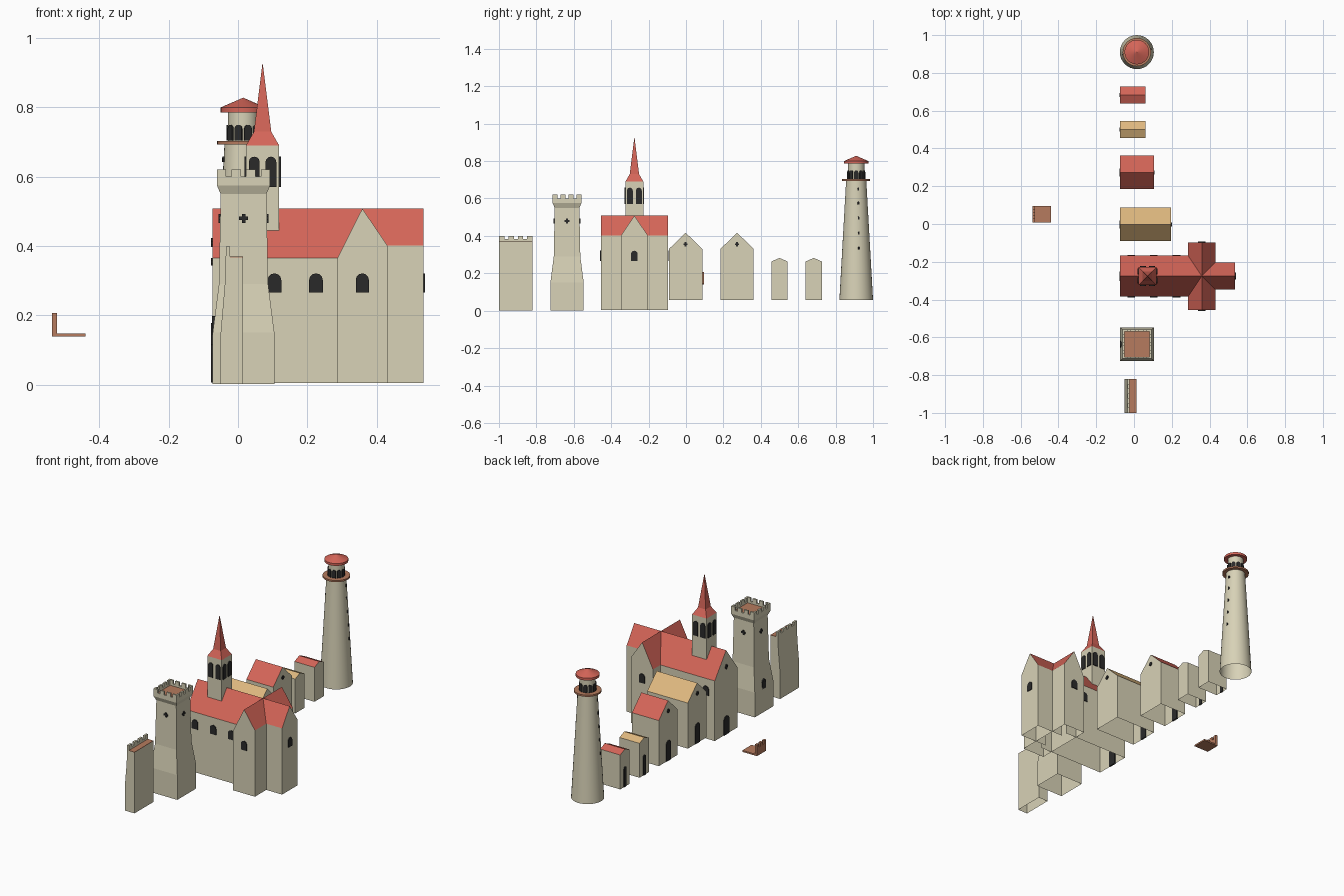
import bpy, math
from mathutils import Matrix, Vector

if "Cube" in bpy.data.objects:
    bpy.data.objects.remove(bpy.data.objects["Cube"])


def srgb(h):
    c = [int(h[i:i + 2], 16) / 255 for i in (0, 2, 4)]
    return [x / 12.92 if x <= 0.04045 else ((x + 0.055) / 1.055) ** 2.4 for x in c] + [1]


MATS = []
for mat_name, hexa in (("stone", "d8d2b7"), ("red_tile", "d46558"), ("straw", "dfb87f"),
                       ("brown_wood", "b67b5e"), ("dark_opening", "2a2a2a")):
    m = bpy.data.materials.new(mat_name)
    m.diffuse_color = srgb(hexa)
    m.use_nodes = True
    m.node_tree.nodes["Principled BSDF"].inputs["Base Color"].default_value = m.diffuse_color
    MATS.append(m)
STONE, RED, STRAW, WOOD, DARK = range(5)


def build(name, parts, smooth=False):
    """Join parts (verts, faces, material per face) into one object."""
    V, F, I = [], [], []
    for v, f, mi in parts:
        o = len(V)
        V += [tuple(p) for p in v]
        F += [[o + i for i in q] for q in f]
        I += mi if isinstance(mi, list) else [mi] * len(f)
    me = bpy.data.meshes.new(name)
    me.from_pydata(V, [], F)
    used = sorted(set(I))
    for u in used:
        me.materials.append(MATS[u])
    for p, i in zip(me.polygons, I):
        p.material_index = used.index(i)
    ob = bpy.data.objects.new(name, me)
    bpy.context.collection.objects.link(ob)
    if smooth:
        bpy.ops.object.select_all(action='DESELECT')
        ob.select_set(True)
        bpy.context.view_layer.objects.active = ob
        bpy.ops.object.shade_smooth_by_angle(angle=math.radians(30))
    return ob


def box(x0, x1, y0, y1, z0, z1, mat):
    v = [(x, y, z) for z in (z0, z1) for x, y in ((x0, y0), (x1, y0), (x1, y1), (x0, y1))]
    f = [(3, 2, 1, 0), (4, 5, 6, 7)] + [(i, (i + 1) % 4, (i + 1) % 4 + 4, i + 4) for i in range(4)]
    return v, f, mat


def extrude(profile, a0, a1, mats, to3d, caps=(True, True), skip=()):
    """Sweep a counter-clockwise profile from a0 to a1; mats is one per side."""
    n = len(profile)
    v = [to3d(a, p, q) for a in (a0, a1) for p, q in profile]
    f, mi = [], []
    for i in range(n):
        if i not in skip:
            j = (i + 1) % n
            f.append((i, j, j + n, i + n))
            mi.append(mats[i])
    if caps[0]:
        f.append(tuple(reversed(range(n))))
        mi.append(STONE)
    if caps[1]:
        f.append(tuple(range(n, 2 * n)))
        mi.append(STONE)
    return v, f, mi


ALONG_X = lambda a, p, q: (a, p, q)
ALONG_Y = lambda a, p, q: (-p, a, q)


def gabled(a0, a1, c, half, z0, eave, ridge, roof, axis=ALONG_X, caps=(True, True), eave2=None):
    """Bottomless gabled block."""
    prof = [(c - half, z0), (c + half, z0), (c + half, eave2 or eave), (c, ridge), (c - half, eave)]
    return extrude(prof, a0, a1, [STONE, STONE, roof, roof, STONE], axis, caps, skip=(0,))


def plate(profile, loc, angle, t=0.009):
    """Thin dark plate, centred on the wall, facing the given angle."""
    part = extrude(profile, -t / 2, t / 2, [DARK] * len(profile), ALONG_X)
    M = Matrix.Translation(loc) @ Matrix.Rotation(angle, 4, 'Z')
    return [M @ Vector(p) for p in part[0]], part[1], DARK


def arch(w, h, loc, angle):
    r = w / 2
    prof = [(-r, 0), (r, 0)] + [(r * math.cos(math.pi * k / 6), h - r + r * math.sin(math.pi * k / 6))
                                for k in range(7)]
    return plate(prof, loc, angle)


def cross(loc, angle, s=0.013, a=0.005):
    prof = [(-a, -s), (a, -s), (a, -a), (s, -a), (s, a), (a, a), (a, s), (-a, s),
            (-a, a), (-s, a), (-s, -a), (-a, -a)]
    return plate(prof, loc, angle)


def lathe(profile, cx, cy, mat, n=32):
    v = [(cx + r * math.cos(2 * math.pi * k / n), cy + r * math.sin(2 * math.pi * k / n), z)
         for r, z in profile for k in range(n)]
    f = [(i * n + k, i * n + (k + 1) % n, (i + 1) * n + (k + 1) % n, (i + 1) * n + k)
         for i in range(len(profile) - 1) for k in range(n)]
    return v, f, mat


def square_loft(levels, cx, cy, mat):
    v = [(cx + sx * h, cy + sy * h, z) for h, z in levels
         for sx, sy in ((-1, -1), (1, -1), (1, 1), (-1, 1))]
    f = [(i * 4 + k, i * 4 + (k + 1) % 4, i * 4 + 4 + (k + 1) % 4, i * 4 + 4 + k)
         for i in range(len(levels) - 1) for k in range(4)]
    return v, f, mat


E, N, W, S = (k * math.pi / 2 for k in range(4))
tau = 2 * math.pi

# Lighthouse
lx, ly = 0.015, 0.91
build("lighthouse_body", [lathe([(0.09, 0.057), (0.054, 0.695)], lx, ly, STONE)], True)
build("lighthouse_balcony", [lathe([(0.001, 0.693), (0.075, 0.693), (0.075, 0.703), (0.001, 0.703)],
                                   lx, ly, WOOD)], True)
build("lighthouse_lantern", [lathe([(0.044, 0.70), (0.044, 0.79)], lx, ly, STONE)], True)
build("lighthouse_roof", [lathe([(0.0005, 0.786), (0.065, 0.786), (0.065, 0.80), (0.0005, 0.828)],
                                lx, ly, RED)], True)
build("lantern_windows", [arch(0.022, 0.046, (lx + 0.043 * math.cos(a), ly + 0.043 * math.sin(a), 0.704), a)
                          for a in (tau * k / 10 for k in range(10))])
slits = []
for z in (0.335, 0.415, 0.495, 0.575, 0.65):
    r = 0.09 - 0.036 * (z - 0.057) / 0.638
    for a in (E + 0.2, W + 0.2):
        slits.append(arch(0.008, 0.016, (lx + r * math.cos(a), ly + r * math.sin(a), z - 0.008), a))
build("lighthouse_slits", slits)

# Houses, gables facing +x and -x, door on the -x end
for name, y, half, x1, eave, ridge, roof in (
        ("small_red_house", 0.683, 0.044, 0.06, 0.263, 0.282, RED),
        ("small_straw_house", 0.50, 0.044, 0.06, 0.263, 0.282, STRAW),
        ("red_house", 0.273, 0.089, 0.105, 0.33, 0.417, RED),
        ("straw_house", -0.002, 0.089, 0.196, 0.33, 0.417, STRAW)):
    build(name, [gabled(-0.073, x1, y, half, 0.057, eave, ridge, roof)])
    big = half > 0.05
    details = [arch(0.042 if big else 0.022, 0.12, (-0.073, y, 0.058), W)]
    if big:
        details += [cross((x1, y, 0.355), E, 0.011), cross((-0.073, y, 0.355), W, 0.011)]
    build(name + "_openings", details)

# Church: nave, chancel and crossing transept
cy, tx = -0.276, 0.359
build("church_nave", [gabled(-0.073, tx, cy, 0.108, 0.005, 0.365, 0.508, RED, caps=(True, False))])
build("church_chancel", [gabled(tx, 0.536, cy, 0.072, 0.005, 0.402, 0.508, RED, caps=(False, True))])
build("church_transept", [gabled(-0.455, -0.097, -tx, 0.072, 0.005, 0.402, 0.508, RED, ALONG_Y,
                                 eave2=0.365)])
wins = [arch(0.05, 0.11, (-0.073, cy, 0.006), W), cross((-0.073, cy, 0.41), W),
        arch(0.036, 0.055, (0.536, cy, 0.266), E)]
for s, a in ((-1, S), (1, N)):
    wins += [arch(0.04, 0.055, (x, cy + s * 0.108, 0.266), a) for x in (-0.015, 0.105, 0.225)]
    wins.append(arch(0.038, 0.055, (tx, cy + s * 0.179, 0.266), a))
build("church_windows", wins)

# Steeple
sx, sh = 0.071, 0.048
build("steeple_tower", [square_loft([(sh, 0.435), (sh, 0.69)], sx, cy, STONE)])
build("steeple_spire", [square_loft([(sh, 0.69), (0.025, 0.73), (0.0005, 0.926)], sx, cy, RED)])
bells = []
for a in (E, N, W, S):
    for o in (-0.024, 0.024):
        c, s = math.cos(a), math.sin(a)
        bells.append(arch(0.031, 0.088, (sx + sh * c - o * s, cy + sh * s + o * c, 0.57), a))
build("steeple_windows", bells)

# Castle tower
kx, ky = 0.016, -0.636
build("castle_tower", [square_loft([(0.089, 0.002), (0.089, 0.15), (0.071, 0.29), (0.066, 0.55),
                                    (0.077, 0.575), (0.077, 0.60), (0.067, 0.60), (0.067, 0.585)],
                                   kx, ky, STONE)])
build("castle_tower_floor", [box(kx - 0.067, kx + 0.067, ky - 0.067, ky + 0.067, 0.58, 0.588, WOOD)])
merlons = []
centres = [-0.0635 + 0.0423 * k for k in range(4)]
for c in centres:
    for s in (-1, 1):
        e0, e1 = sorted((s * 0.077, s * 0.067))
        merlons.append(box(kx + c - 0.0135, kx + c + 0.0135, ky + e0, ky + e1, 0.60, 0.621, STONE))
        merlons.append(box(kx + e0, kx + e1, ky + c - 0.0135, ky + c + 0.0135, 0.60, 0.621, STONE))
build("castle_tower_merlons", merlons)
build("castle_tower_openings",
      [cross((kx + 0.0675 * math.cos(a), ky + 0.0675 * math.sin(a), 0.48), a) for a in (E, N, W, S)]
      + [arch(0.035, 0.055, (-0.070, ky, 0.143), W)])

# Castle wall with sloped foot, walkway and merlons
section = [(-0.05, 0.002), (0.014, 0.002), (0.014, 0.367), (-0.023, 0.367),
           (-0.023, 0.382), (-0.035, 0.382), (-0.038, 0.29), (-0.05, 0.15)]
wall = extrude([(-p, q) for p, q in section][::-1], -1.0, -0.82,
               [STONE] * 8, lambda a, p, q: (-p, a, q), skip=(6,))
build("castle_wall", [wall])
build("castle_walkway", [box(-0.023, 0.014, -1.0, -0.82, 0.366, 0.369, WOOD)])
build("castle_wall_merlons", [box(-0.035, -0.023, y - 0.0145, y + 0.0145, 0.382, 0.399, STONE)
                              for y in (-0.9855 + 0.0503 * k for k in range(4))])

# Wooden gallery with a notched parapet
build("wooden_gallery", [box(-0.537, -0.44, 0.008, 0.095, 0.139, 0.148, WOOD),
                         box(-0.537, -0.523, 0.008, 0.095, 0.148, 0.186, WOOD)]
      + [box(-0.537, -0.523, y, y + 0.02, 0.186, 0.206, WOOD) for y in (0.008, 0.0415, 0.075)])
